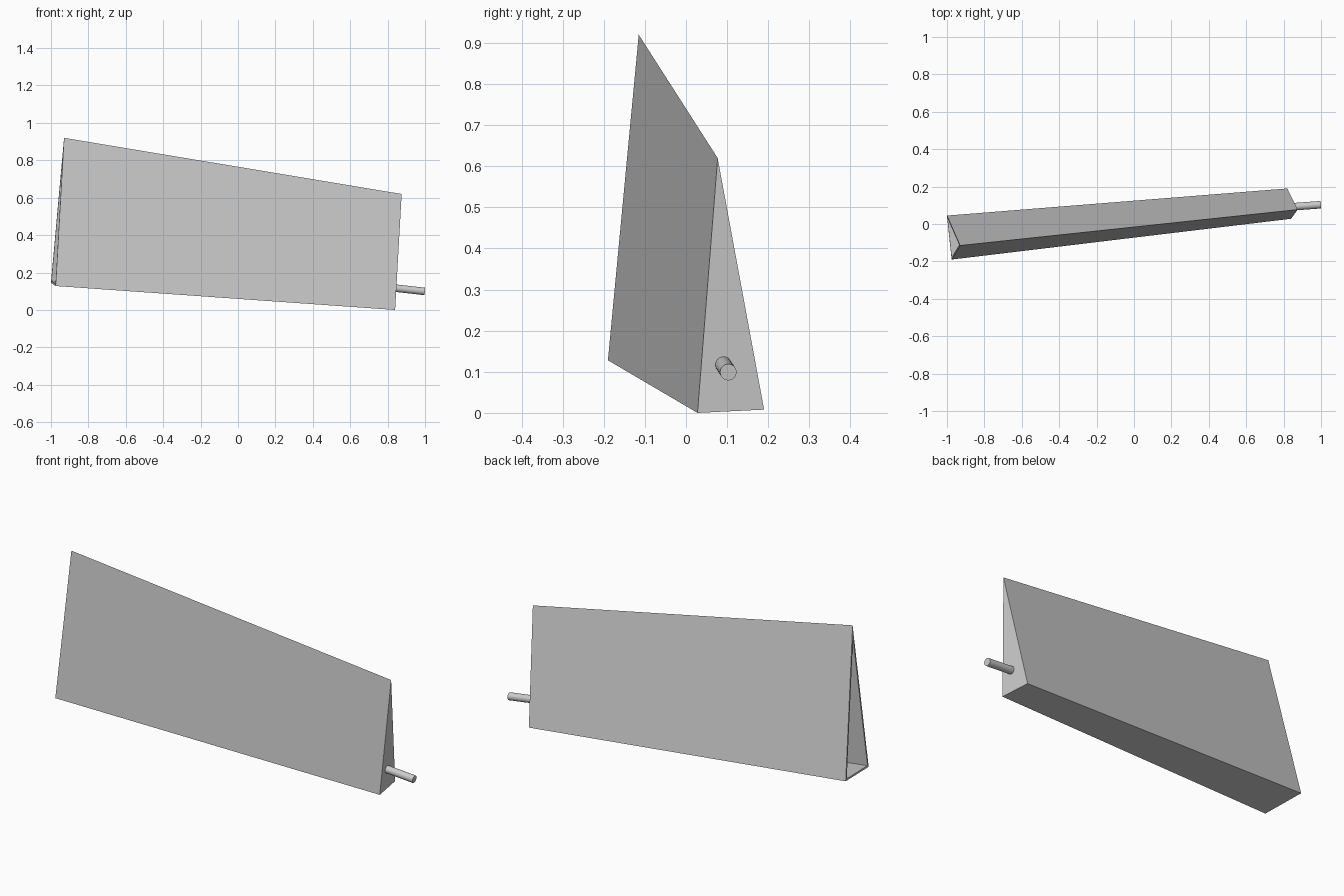
import bpy, bmesh
from mathutils import Vector

cube = bpy.data.objects.get("Cube")
if cube:
    bpy.data.objects.remove(cube, do_unlink=True)

grey = bpy.data.materials.new("light grey")
grey.use_nodes = True
colour = (0.6, 0.6, 0.6, 1)
grey.diffuse_color = colour
grey.node_tree.nodes["Principled BSDF"].inputs["Base Color"].default_value = colour


def add_object(name, bm):
    bmesh.ops.recalc_face_normals(bm, faces=bm.faces)
    mesh = bpy.data.meshes.new(name)
    bm.to_mesh(mesh)
    bm.free()
    mesh.materials.append(grey)
    obj = bpy.data.objects.new(name, mesh)
    bpy.context.collection.objects.link(obj)
    return obj


def join_loops(bm, a, b):
    for i in range(len(a)):
        j = (i + 1) % len(a)
        bm.faces.new((a[i], a[j], b[j], b[i]))


# Hollow tapered wedge: top ridge, front foot, back foot at each end
wall = 0.01
open_end = [(-0.93, -0.115, 0.92), (-0.975, -0.19, 0.128), (-1.0, 0.045, 0.145)]
closed_end = [(0.875, 0.077, 0.62), (0.84, 0.028, 0.0), (0.82, 0.19, 0.008)]
bm = bmesh.new()
outer = [bm.verts.new(p) for p in open_end]
far = [bm.verts.new(p) for p in closed_end]
join_loops(bm, outer, far)
bm.faces.new(far)

# Inner corners keep an even wall thickness
inner = []
for i, v in enumerate(outer):
    a = (outer[i - 1].co - v.co).normalized()
    b = (outer[(i + 1) % 3].co - v.co).normalized()
    inner.append(bm.verts.new(v.co + (a + b) * (wall / a.cross(b).length)))
inner_far = [bm.verts.new(f.co + (n.co - o.co) + Vector((-wall, 0, 0)))
             for f, n, o in zip(far, inner, outer)]
join_loops(bm, outer, inner)
join_loops(bm, inner, inner_far)
bm.faces.new(inner_far)
add_object("wedge_shell", bm)

# Round pin on the closed end
start, end = Vector((0.82, 0.09, 0.119)), Vector((0.998, 0.103, 0.099))
axis = end - start
bm = bmesh.new()
bmesh.ops.create_cone(bm, cap_ends=True, segments=32, radius1=0.02, radius2=0.02,
                      depth=axis.length)
pin = add_object("end_pin", bm)
pin.location = (start + end) / 2
pin.rotation_mode = 'QUATERNION'
pin.rotation_quaternion = axis.to_track_quat('Z', 'Y')
bpy.context.view_layer.objects.active = pin
pin.select_set(True)
bpy.ops.object.shade_smooth_by_angle()
